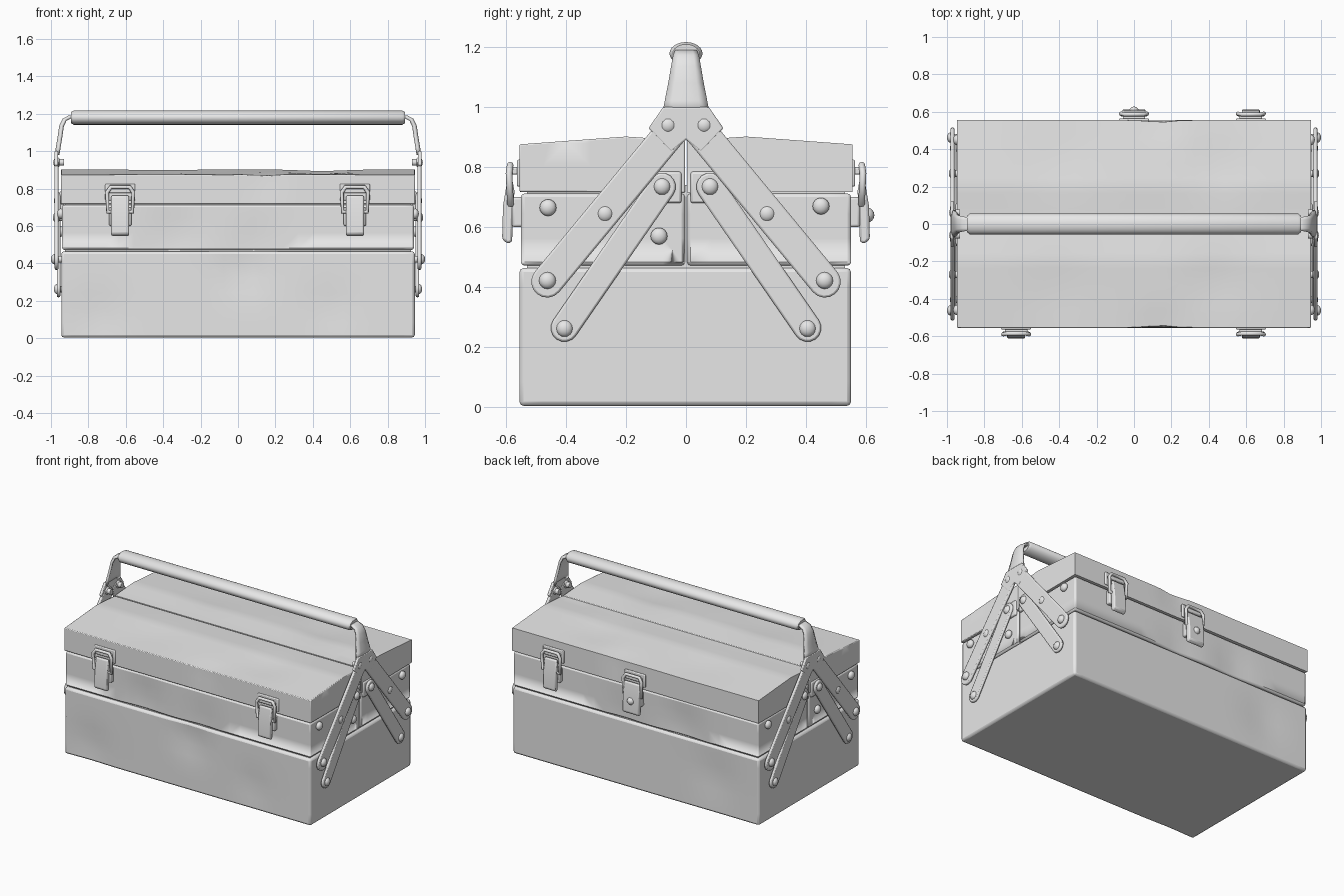
import bpy, bmesh, math
from mathutils import Vector

cube = bpy.data.objects.get("Cube")
if cube:
    bpy.data.objects.remove(cube, do_unlink=True)

metal = bpy.data.materials.new("grey_metal")
metal.use_nodes = True
grey = (0.8, 0.8, 0.8, 1)
metal.diffuse_color = grey
metal.node_tree.nodes["Principled BSDF"].inputs["Base Color"].default_value = grey


def finish(name, bm, bevel=0.0, segments=2):
    """Turn a bmesh into a smooth-shaded object with softened edges."""
    bmesh.ops.recalc_face_normals(bm, faces=bm.faces)
    mesh = bpy.data.meshes.new(name)
    bm.to_mesh(mesh)
    bm.free()
    mesh.materials.append(metal)
    obj = bpy.data.objects.new(name, mesh)
    bpy.context.collection.objects.link(obj)
    bpy.ops.object.select_all(action="DESELECT")
    obj.select_set(True)
    bpy.context.view_layer.objects.active = obj
    if bevel:
        mod = obj.modifiers.new("soft_edges", "BEVEL")
        mod.width, mod.segments = bevel, segments
        mod.limit_method, mod.angle_limit = "ANGLE", math.radians(40)
    bpy.ops.object.shade_smooth_by_angle(angle=math.radians(40))
    return obj


def prism(bm, points, x0, x1):
    """Extrude a (y, z) outline along x."""
    face = bm.faces.new([bm.verts.new((x0, y, z)) for y, z in points])
    made = bmesh.ops.extrude_face_region(bm, geom=[face])["geom"]
    verts = [v for v in made if isinstance(v, bmesh.types.BMVert)]
    bmesh.ops.translate(bm, verts=verts, vec=(x1 - x0, 0, 0))


def block(bm, x0, x1, y0, y1, z0, z1):
    prism(bm, [(y0, z0), (y1, z0), (y1, z1), (y0, z1)], x0, x1)


def capsule(a, b, r, steps=8):
    """Outline of a strip with round ends."""
    heading = math.atan2(b[1] - a[1], b[0] - a[0])
    pts = []
    for centre, start in ((b, heading - math.pi / 2), (a, heading + math.pi / 2)):
        for i in range(steps + 1):
            t = start + math.pi * i / steps
            pts.append((centre[0] + r * math.cos(t), centre[1] + r * math.sin(t)))
    return pts


def dent(bm, dents):
    """Cut long edges finely and push soft hollows into the sheet metal."""
    for axis, limit in ((0, 0.94), (1, 0.55), (2, 0.9)):
        for i in range(-12, 13):
            at = Vector((0, 0, 0))
            at[axis] = i * 0.08 + 0.003
            if abs(at[axis]) < limit:
                normal = Vector((0, 0, 0))
                normal[axis] = 1
                bmesh.ops.bisect_plane(bm, geom=bm.verts[:] + bm.edges[:] + bm.faces[:],
                                       plane_co=at, plane_no=normal)
    for centre, push, radius in dents:
        for v in bm.verts:
            d = (v.co - Vector(centre)).length / radius
            v.co += Vector(push) * math.exp(-d * d)


# Lower box
bm = bmesh.new()
block(bm, -0.945, 0.945, -0.555, 0.55, 0.004, 0.464)
dent(bm, [((0.02, -0.555, 0.36), (0, 0.018, 0), 0.12),
          ((-0.75, -0.555, 0.12), (0, 0.012, 0), 0.13),
          ((0.5, -0.555, 0.17), (0, 0.01, 0), 0.1),
          ((-0.6, 0.55, 0.25), (0, -0.012, 0), 0.15)])
finish("lower_box", bm, 0.014)

# Inner core closing the seams
bm = bmesh.new()
block(bm, -0.925, 0.925, -0.53, 0.53, 0.44, 0.74)
finish("inner_core", bm)

# Trays and sloping lids, one pair per side
for side, label in ((-1, "front"), (1, "back")):
    bm = bmesh.new()
    block(bm, -0.94, 0.94, side * 0.004, side * 0.55, 0.472, 0.712)
    dent(bm, [((-0.35, side * 0.55, 0.54), (0, -side * 0.016, 0), 0.13),
              ((0.1, side * 0.55, 0.5), (0, -side * 0.012, 0), 0.12)])
    finish(label + "_tray", bm, 0.016)

    bm = bmesh.new()
    prism(bm, [(side * y, z) for y, z in
               ((0.003, 0.715), (0.555, 0.718), (0.555, 0.876), (0.2, 0.902), (0.003, 0.888))],
          -0.946, 0.946)
    dent(bm, [((0.14, side * 0.54, 0.85), (0, -side * 0.012, -0.008), 0.08),
              ((0.45, side * 0.3, 0.89), (0, 0, -0.012), 0.16),
              ((-0.4, side * 0.35, 0.89), (0, 0, -0.008), 0.18)])
    finish(label + "_lid", bm, 0.014)

# Handle grip: flattened tube with rolled ends
bm = bmesh.new()
rings = []
for x, s in ((-0.892, 0.8), (-0.878, 1), (0.878, 1), (0.892, 0.8)):
    rings.append([bm.verts.new((x, 0.055 * s * math.cos(t * math.pi / 12),
                                1.179 + 0.038 * s * math.sin(t * math.pi / 12)))
                  for t in range(24)])
for a, b in zip(rings, rings[1:]):
    for i in range(24):
        j = (i + 1) % 24
        bm.faces.new((a[i], a[j], b[j], b[i]))
bm.faces.new(rings[0])
bm.faces.new(rings[-1])
finish("handle_grip", bm)

# Bent neck from the grip down to the yoke: x, z, half width
neck = [(0.86, 1.182, 0.036), (0.905, 1.182, 0.036), (0.932, 1.168, 0.04),
        (0.948, 1.135, 0.046), (0.956, 1.08, 0.056), (0.966, 1.02, 0.068), (0.972, 0.98, 0.076)]
rivets = [(0.06, 0.94, 0.988), (0.27, 0.645, 0.99), (0.462, 0.422, 1.0),
          (0.08, 0.735, 0.985), (0.405, 0.262, 0.985)]
tray_rivets = [(-0.46, 0.665), (0.45, 0.67), (-0.09, 0.57)]

for s, label in ((1, "left"), (-1, "right")):
    bm = bmesh.new()
    rows = [[bm.verts.new((s * x, k * w, z)) for k in (-1, -0.6, 0.6, 1)] for x, z, w in neck]
    for row in rows:
        for v in (row[0], row[-1]):
            v.co.x -= s * 0.01
    for a, b in zip(rows, rows[1:]):
        for i in range(3):
            bm.faces.new((a[i], a[i + 1], b[i + 1], b[i]))
    obj = finish(label + "_handle_neck", bm)
    thick = obj.modifiers.new("sheet", "SOLIDIFY")
    thick.thickness, thick.offset = 0.016, 0

    # Yoke plate joining the two long arms
    bm = bmesh.new()
    prism(bm, [(-0.076, 1.0), (-0.125, 0.93), (-0.05, 0.85), (0, 0.892),
               (0.05, 0.85), (0.125, 0.93), (0.076, 1.0)], s * 0.962, s * 0.981)
    finish(label + "_yoke", bm, 0.005)

    for k, end in ((-1, "front"), (1, "back")):
        bm = bmesh.new()
        prism(bm, capsule((k * 0.052, 0.915), (k * 0.463, 0.418), 0.053), s * 0.96, s * 0.98)
        finish(f"{label}_{end}_long_arm", bm, 0.007)
        bm = bmesh.new()
        prism(bm, capsule((k * 0.08, 0.735), (k * 0.405, 0.264), 0.046), s * 0.95, s * 0.969)
        finish(f"{label}_{end}_short_arm", bm, 0.007)
        bm = bmesh.new()
        block(bm, s * 0.93, s * 0.954, k * 0.015, k * 0.11, 0.68, 0.785)
        finish(f"{label}_{end}_pivot_tab", bm, 0.008)

    # Domed rivets with shafts reaching the box
    bm = bmesh.new()
    spots = [(k * y, z, tip) for y, z, tip in rivets for k in (-1, 1)]
    spots += [(y, z, 0.967) for y, z in tray_rivets]
    for y, z, tip in spots:
        prism(bm, capsule((y - 0.0005, z), (y + 0.0005, z), 0.018), s * 0.93, s * (tip - 0.012))
        ball = bmesh.ops.create_uvsphere(bm, u_segments=16, v_segments=8, radius=1)["verts"]
        for v in ball:
            v.co = Vector((s * (tip - 0.02) + v.co.x * 0.02, y + v.co.y * 0.028, z + v.co.z * 0.028))
    finish(label + "_rivets", bm)


def wire(name, points, radius):
    """Round wire bent through a few points."""
    curve = bpy.data.curves.new(name, "CURVE")
    curve.dimensions = "3D"
    curve.bevel_depth, curve.bevel_resolution = radius, 2
    spline = curve.splines.new("POLY")
    spline.points.add(len(points) - 1)
    for p, co in zip(spline.points, points):
        p.co = (*co, 1)
    spline.use_cyclic_u = True
    curve.materials.append(metal)
    bpy.context.collection.objects.link(bpy.data.objects.new(name, curve))


def latch(name, x, side, wide=0.048, knob=False):
    """Lid hook, wire loop and hanging lever."""
    def y(d):
        return side * (0.55 + d)
    bm = bmesh.new()
    block(bm, x - 0.08, x + 0.08, y(0), y(0.014), 0.735, 0.825)
    block(bm, x - 0.06, x + 0.06, y(0), y(0.035), 0.775, 0.8)
    finish(name + "_hook", bm, 0.006)
    bm = bmesh.new()
    block(bm, x - 0.06, x + 0.06, y(-0.01), y(0.03), 0.6, 0.7)
    finish(name + "_base", bm, 0.008)
    bm = bmesh.new()
    prism(bm, [(y(d), z) for d, z in ((0.022, 0.72), (0.03, 0.55), (0.045, 0.545),
                                     (0.063, 0.56), (0.06, 0.67), (0.045, 0.76), (0.03, 0.765))],
          x - wide, x + wide)
    finish(name + "_lever", bm, 0.008)
    wire(name + "_loop", [(x - 0.066, y(0.035), 0.675), (x - 0.07, y(0.04), 0.78),
                          (x - 0.05, y(0.036), 0.808), (x + 0.05, y(0.036), 0.808),
                          (x + 0.07, y(0.04), 0.78), (x + 0.066, y(0.035), 0.675)], 0.011)
    if knob:
        bm = bmesh.new()
        for v in bmesh.ops.create_uvsphere(bm, u_segments=16, v_segments=8, radius=0.026)["verts"]:
            v.co += Vector((x, y(0.052), 0.64))
        finish(name + "_knob", bm)


latch("front_right_latch", -0.63, -1)
latch("front_left_latch", 0.625, -1)
latch("back_left_latch", 0.625, 1)
latch("back_centre_lock", 0, 1, 0.062, True)
